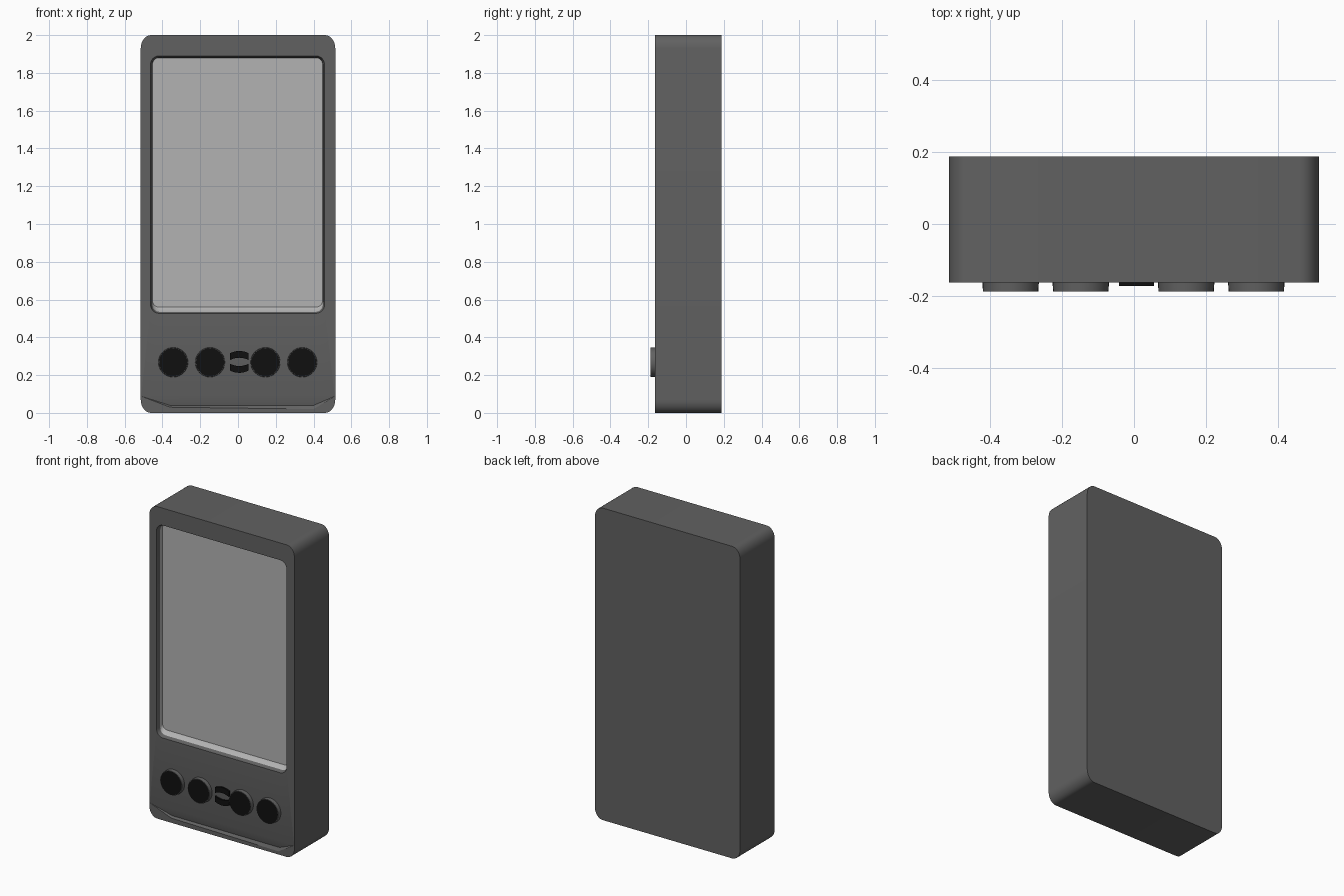
import bpy, bmesh, math
from mathutils import Vector

if "Cube" in bpy.data.objects:
    bpy.data.objects.remove(bpy.data.objects["Cube"])


def material(name, value):
    m = bpy.data.materials.new(name)
    m.diffuse_color = (value, value, value, 1)
    m.use_nodes = True
    m.node_tree.nodes["Principled BSDF"].inputs["Base Color"].default_value = m.diffuse_color
    return m


CASE = material("case_grey", 0.12)
SCREEN = material("screen_grey", 0.45)
BLACK = material("black", 0.005)
FRONT, BACK = -0.163, 0.188


def rounded(x0, x1, z0, z1, rx, rz, y, n=8):
    """Rounded rectangle outline in the xz plane."""
    pts = []
    for i, (cx, cz) in enumerate([(x1 - rx, z1 - rz), (x0 + rx, z1 - rz),
                                  (x0 + rx, z0 + rz), (x1 - rx, z0 + rz)]):
        for k in range(n + 1):
            a = math.pi / 2 * (i + k / n)
            pts.append((cx + rx * math.cos(a), y, cz + rz * math.sin(a)))
    return pts


def finish(name, bm, mats):
    bmesh.ops.recalc_face_normals(bm, faces=bm.faces[:])
    mesh = bpy.data.meshes.new(name)
    bm.to_mesh(mesh)
    bm.free()
    ob = bpy.data.objects.new(name, mesh)
    bpy.context.collection.objects.link(ob)
    for m in mats:
        mesh.materials.append(m)
    return ob


def smooth(ob):
    bpy.ops.object.select_all(action='DESELECT')
    ob.select_set(True)
    bpy.context.view_layer.objects.active = ob
    bpy.ops.object.shade_smooth_by_angle(angle=math.radians(35))


def loft(name, outlines, mats, last_band_mat=0, cap_mat=0):
    """Skin a stack of equal-length outlines and cap both ends."""
    bm = bmesh.new()
    rings = [[bm.verts.new(p) for p in o] for o in outlines]
    n = len(rings[0])
    for a, b in zip(rings, rings[1:]):
        for i in range(n):
            j = (i + 1) % n
            f = bm.faces.new((a[i], a[j], b[j], b[i]))
            f.material_index = last_band_mat if b is rings[-1] else 0
    bm.faces.new(rings[0])
    bm.faces.new(rings[-1]).material_index = cap_mat
    return finish(name, bm, mats)


# Case with rounded corners and recessed screen
case = loft("case", [
    rounded(-0.515, 0.515, 0, 2, 0.055, 0.07, BACK),
    rounded(-0.515, 0.515, 0, 2, 0.055, 0.07, FRONT),
    rounded(-0.463, 0.458, 0.527, 1.89, 0.045, 0.045, FRONT),
    rounded(-0.455, 0.45, 0.535, 1.882, 0.04, 0.04, FRONT + 0.025),
    rounded(-0.453, 0.448, 0.56, 1.88, 0.035, 0.035, FRONT + 0.045),
], [CASE, SCREEN], last_band_mat=1, cap_mat=1)

# Shallow chin groove along the bottom of the front
bm = bmesh.new()
for y in (FRONT - 0.04, FRONT):
    for x, z in [(-0.512, 0.088), (0.512, 0.088), (0.4, 0.02), (-0.36, 0.03)]:
        bm.verts.new((x, y, z))
for x in (-0.36, 0.4):
    bm.verts.new((x, FRONT + 0.012, 0.04))
bmesh.ops.convex_hull(bm, input=bm.verts[:])
cutter = finish("chin_cutter", bm, [CASE])
cutter.hide_render = True
cut = case.modifiers.new("chin", 'BOOLEAN')
cut.operation = 'DIFFERENCE'
cut.solver = 'EXACT'
cut.object = cutter
bpy.context.view_layer.objects.active = case
bpy.ops.object.modifier_apply(modifier=cut.name)
bpy.data.objects.remove(cutter)
smooth(case)


# Round buttons with black faces
def circle(cx, cz, r, y, n=32):
    return [(cx + r * math.cos(2 * math.pi * i / n), y,
             cz + r * math.sin(2 * math.pi * i / n)) for i in range(n)]


for i, x in enumerate((-0.343, -0.148, 0.145, 0.34)):
    smooth(loft(f"button_{i + 1}", [
        circle(x, 0.268, 0.079, FRONT + 0.01),
        circle(x, 0.268, 0.077, FRONT - 0.025),
        circle(x, 0.268, 0.074, FRONT - 0.025),
    ], [CASE, BLACK], cap_mat=1))

# Curved upper and lower halves of the centre rocker
for name, side in (("rocker_up", 1), ("rocker_down", -1)):
    top, low = [], []
    for k in range(9):
        t = -1 + k / 4
        x = 0.007 + 0.049 * t
        top.append((x, 0.27 + side * (0.058 - 0.012 * t * t)))
        low.append((x, 0.27 + side * (0.022 - 0.012 * t * t)))
    profile = top + low[::-1]
    smooth(loft(name, [[(x, y, z) for x, z in profile]
                       for y in (FRONT + 0.01, FRONT - 0.01)], [BLACK]))
